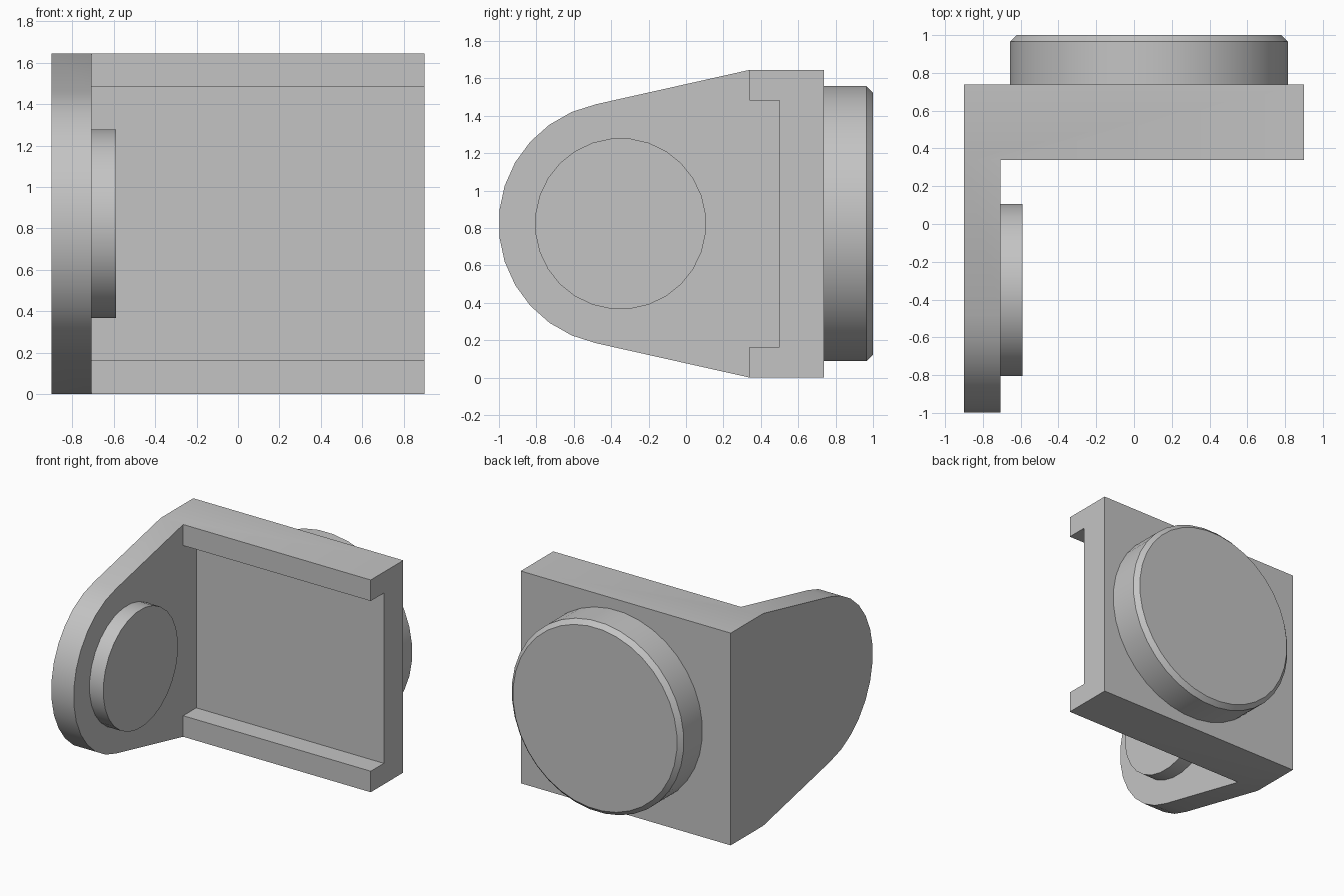
import bpy, bmesh, math

cube = bpy.data.objects.get("Cube")
if cube:
    bpy.data.objects.remove(cube, do_unlink=True)

HEIGHT = 1.645
MID = HEIGHT / 2

grey = bpy.data.materials.new("plain grey")
grey.use_nodes = True
colour = (0.55, 0.55, 0.55, 1)
grey.diffuse_color = colour
grey.node_tree.nodes["Principled BSDF"].inputs["Base Color"].default_value = colour


def finish(name, bm):
    """Turn a bmesh into a linked object with the grey material."""
    bmesh.ops.recalc_face_normals(bm, faces=bm.faces)
    mesh = bpy.data.meshes.new(name)
    bm.to_mesh(mesh)
    bm.free()
    mesh.materials.append(grey)
    obj = bpy.data.objects.new(name, mesh)
    bpy.context.collection.objects.link(obj)
    return obj


def activate(obj):
    bpy.ops.object.select_all(action='DESELECT')
    obj.select_set(True)
    bpy.context.view_layer.objects.active = obj


def extrude_x(name, profile, x0, x1):
    """Extrude a (y, z) outline along x."""
    bm = bmesh.new()
    face = bm.faces.new([bm.verts.new((x0, y, z)) for y, z in profile])
    moved = bmesh.ops.extrude_face_region(bm, geom=[face])["geom"]
    verts = [v for v in moved if isinstance(v, bmesh.types.BMVert)]
    bmesh.ops.translate(bm, verts=verts, vec=(x1 - x0, 0, 0))
    return finish(name, bm)


def disc(name, rings, place, segments):
    """Loft (radius, offset) rings and cap both ends."""
    bm = bmesh.new()
    loops = []
    for radius, offset in rings:
        angles = [2 * math.pi * (i + 0.5) / segments for i in range(segments)]
        loops.append([bm.verts.new(place(radius * math.cos(a), radius * math.sin(a), offset))
                      for a in angles])
    for low, high in zip(loops, loops[1:]):
        for i in range(segments):
            j = (i + 1) % segments
            bm.faces.new((low[i], low[j], high[j], high[i]))
    bm.faces.new(loops[0])
    bm.faces.new(loops[-1])
    return finish(name, bm)


# Side outline: square back and a rounded, tapering arm
ARM_Y, ARM_R = -0.35, 0.652
outline = [(0.34, 0), (0.738, 0), (0.738, HEIGHT), (0.34, HEIGHT)]
for i in range(14):
    a = math.radians(101.5 + 157 * i / 13)
    outline.append((ARM_Y + ARM_R * math.cos(a), MID + ARM_R * math.sin(a)))
bracket = extrude_x("bracket", outline, -0.9, 0.9)

# Clear the space beside the arm and the shallow channel in the back plate
LIP = 0.163
cut = [(-1.3, -0.3), (0.34, -0.3), (0.34, LIP), (0.5, LIP)]
cut += [(y, HEIGHT - z) for y, z in reversed(cut)]
cutter = extrude_x("channel_cutter", cut, -0.708, 1.2)
cutter.hide_render = True
mod = bracket.modifiers.new("channel", 'BOOLEAN')
mod.operation = 'DIFFERENCE'
mod.solver = 'EXACT'
mod.object = cutter
activate(bracket)
bpy.ops.object.modifier_apply(modifier=mod.name)
bpy.data.objects.remove(cutter, do_unlink=True)

# Raised boss on the inner side of the arm
boss = disc("arm_boss", [(0.458, -0.71), (0.458, -0.59)],
            lambda u, v, w: (w, ARM_Y + u, MID + v), 28)

# Large round pad with a chamfered rim on the back
pad = disc("back_pad", [(0.738, 0.735), (0.738, 0.966), (0.704, 1.0)],
           lambda u, v, w: (0.08 + u, w, MID + v), 36)

for part in (bracket, boss, pad):
    activate(part)
    bpy.ops.object.shade_smooth_by_angle(angle=math.radians(30))
